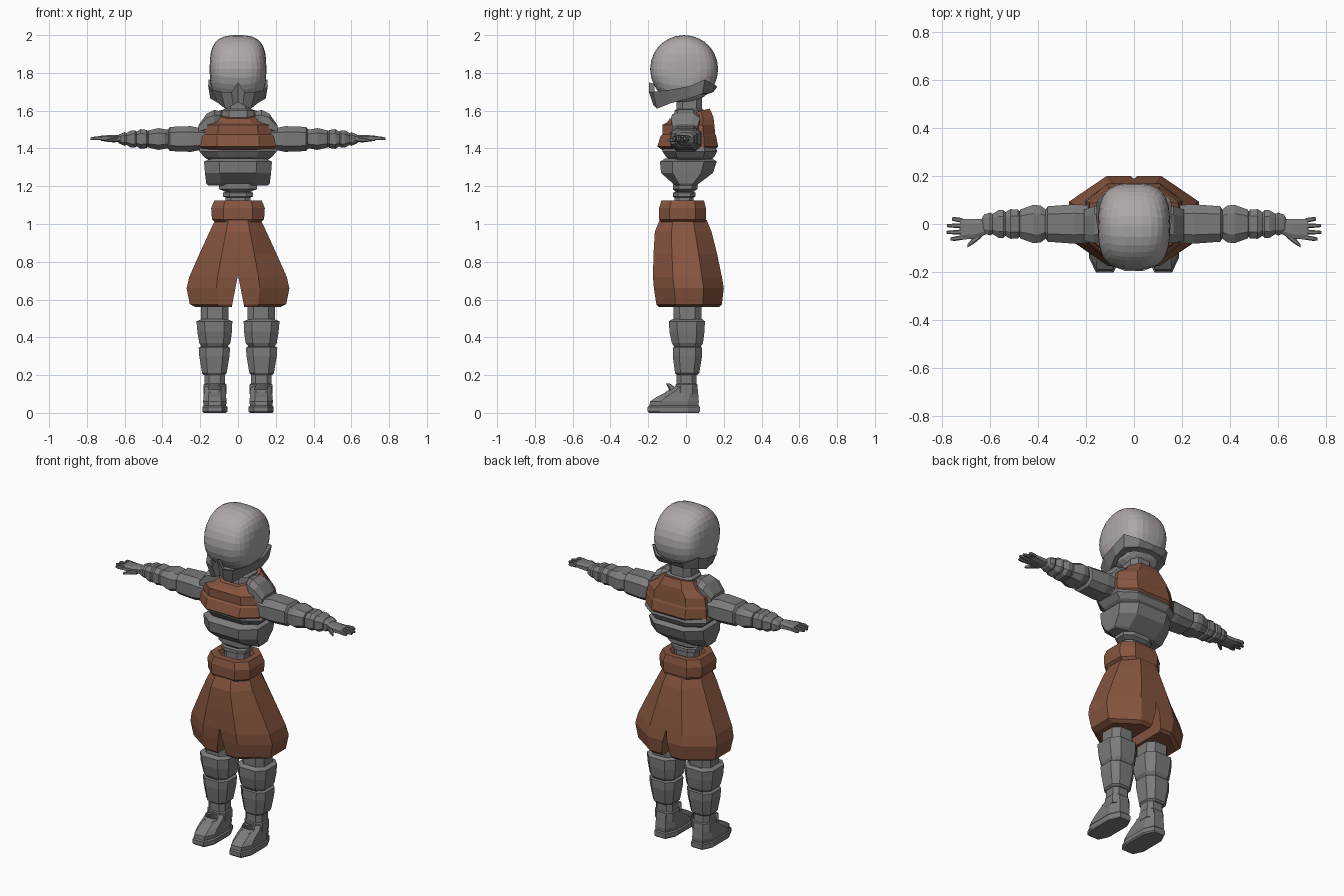
import bpy, bmesh
from mathutils import Vector


def material(name, rgb):
    m = bpy.data.materials.new(name)
    m.diffuse_color = (*rgb, 1)
    return m


BROWN = material("brown_cloth", (0.24, 0.09, 0.05))
METAL = material("dark_metal", (0.2, 0.2, 0.2))
SHELL = material("light_shell", (0.42, 0.39, 0.385))


def finish(name, bm, mat, mirror=False):
    bmesh.ops.recalc_face_normals(bm, faces=bm.faces)
    me = bpy.data.meshes.new(name)
    bm.to_mesh(me)
    bm.free()
    me.materials.append(mat)
    ob = bpy.data.objects.new(name, me)
    bpy.context.collection.objects.link(ob)
    if mirror:
        ob.modifiers.new("mirror", 'MIRROR')
    return ob


def skin(bm, loops, cap_start=True, cap_end=True):
    rows = [[bm.verts.new(p) for p in loop] for loop in loops]
    n = len(rows[0])
    for a, b in zip(rows, rows[1:]):
        for i in range(n):
            j = (i + 1) % n
            bm.faces.new((a[i], a[j], b[j], b[i]))
    if cap_start:
        bm.faces.new(rows[0])
    if cap_end:
        bm.faces.new(rows[-1])


def loft(name, rings, axis='z', chamfer=0.45, mat=METAL, mirror=False):
    """Octagonal sections; ring = (position, u0, u1, v0, v1[, slope along v])."""
    c = 1 - chamfer
    corners = [(1, c), (c, 1), (-c, 1), (-1, c), (-1, -c), (-c, -1), (c, -1), (1, -c)]
    loops = []
    for t, u0, u1, v0, v1, *slope in rings:
        loop = []
        for a, b in corners:
            u = (u0 + u1) / 2 + a * (u1 - u0) / 2
            v = (v0 + v1) / 2 + b * (v1 - v0) / 2
            w = t + (slope[0] * v if slope else 0)
            loop.append((u, v, w) if axis == 'z' else (w, u, v))
        loops.append(loop)
    bm = bmesh.new()
    skin(bm, loops)
    return finish(name, bm, mat, mirror)


def body(name, rings, **kw):
    """Centred vertical loft; ring = (z, half width, y0, y1[, slope])."""
    return loft(name, [(r[0], -r[1], r[1], *r[2:]) for r in rings], **kw)


def limb(name, rings, **kw):
    """Mirrored arm loft along x; ring = (x, half depth, half height)."""
    return loft(name, [(x, -d, d, 1.45 - h, 1.45 + h) for x, d, h in rings],
                axis='x', mirror=True, **kw)


# Helmet dome: gridded cube pushed to a disc-like ball, round from the side
bm = bmesh.new()
bmesh.ops.create_cube(bm, size=2)
bmesh.ops.subdivide_edges(bm, edges=bm.edges[:], cuts=7, use_grid_fill=True)
for v in bm.verts:
    p = v.co.normalized()
    r = (p.y ** 2 + p.z ** 2) ** 0.5
    p /= (abs(p.x) ** 3 + r ** 3) ** (1 / 3)
    v.co = Vector((p.x * 0.15, p.y * 0.18 - 0.01, p.z * 0.18 + 1.82))
finish("helmet_dome", bm, SHELL)

# Jaw guard: band around the lower helmet with front peak and side fins
half = [(0, -.195, 1.75, 1.645), (.035, -.197, 1.70, 1.63), (.09, -.175, 1.70, 1.61),
        (.14, -.09, 1.71, 1.64), (.158, .02, 1.73, 1.665), (.155, .10, 1.765, 1.69),
        (.09, .155, 1.735, 1.695), (0, .165, 1.725, 1.70)]
band = half + [(-x, y, t, b) for x, y, t, b in half[-2:0:-1]]
bm = bmesh.new()
skin(bm, [[(x * .85, y * .85, t - .01) for x, y, t, b in band],
          [(x, y, t) for x, y, t, b in band],
          [(x * (.75 if y < -.05 else .93), y * .88, b) for x, y, t, b in band],
          [(x * .5, y * .5, 1.68) for x, y, t, b in band]], cap_start=False)
finish("jaw_guard", bm, METAL)

# Neck and torso
body("neck", [(1.53, .09, -.07, .10), (1.60, .085, -.06, .10),
              (1.61, .07, -.05, .085), (1.70, .07, -.05, .085)])
body("vest", [(1.375, .17, -.10, .14), (1.41, .2, -.152, .17), (1.465, .2, -.135, .16),
              (1.475, .195, -.125, .155), (1.525, .185, -.125, .15),
              (1.55, .13, -.10, .145, .12), (1.58, .10, -.085, .125, .25)], mat=BROWN)
body("rib_band", [(1.335, .15, -.08, .12), (1.355, .18, -.105, .15),
                  (1.385, .205, -.125, .165), (1.41, .2, -.12, .155)])
body("abdomen", [(1.205, .16, -.055, .055), (1.215, .168, -.07, .07), (1.27, .175, -.132, .142),
                 (1.33, .18, -.138, .163), (1.347, .14, -.11, .14)])
body("waist_joint", [(1.09, .065, -.06, .04), (1.14, .065, -.06, .04), (1.145, .08, -.07, .05),
                     (1.165, .08, -.07, .05), (1.17, .065, -.055, .04),
                     (1.185, .10, -.07, .06), (1.22, .10, -.07, .06)])

# Baggy trousers with a wedge cut between the legs
trousers = body("trousers", [(.56, .225, -.145, .175), (.575, .255, -.157, .19),
                             (.66, .272, -.17, .20), (.72, .258, -.175, .19),
                             (.84, .205, -.172, .165), (.96, .15, -.165, .135),
                             (1.02, .122, -.14, .11)], chamfer=.58, mat=BROWN)
bm = bmesh.new()
skin(bm, [[(-.045, y, .5), (.045, y, .5), (0, y, .73)] for y in (-.4, .4)])
wedge = finish("trouser_gap_cutter", bm, BROWN)
wedge.hide_render = True
wedge.hide_set(True)
cut = trousers.modifiers.new("gap", 'BOOLEAN')
cut.object = wedge
cut.solver = 'EXACT'
body("waistband", [(1.01, .12, -.13, .10), (1.025, .138, -.142, .105), (1.085, .142, -.142, .105),
                   (1.125, .125, -.13, .095), (1.125, .09, -.09, .06), (1.10, .08, -.08, .05)],
     mat=BROWN)

# Legs
loft("thigh", [(.46, .05, .195, -.065, .08), (.70, .05, .195, -.07, .085)], mirror=True)
loft("knee_guard", [(.345, .06, .19, -.06, .075), (.37, .04, .205, -.075, .09),
                    (.43, .032, .215, -.088, .098), (.485, .03, .22, -.09, .10),
                    (.497, .06, .19, -.07, .085)], mirror=True)
loft("shin_guard", [(.20, .07, .18, -.05, .06), (.21, .06, .19, -.058, .07),
                    (.30, .045, .205, -.07, .085), (.345, .042, .208, -.07, .085),
                    (.355, .06, .19, -.06, .075)], mirror=True)
loft("ankle", [(.10, .062, .182, -.055, .06), (.15, .062, .182, -.055, .06),
               (.155, .068, .177, -.05, .055), (.21, .068, .177, -.05, .055)], mirror=True)
loft("shoe_upper", [(.03, .065, .18, -.195, .065), (.06, .06, .185, -.19, .068),
                    (.085, .063, .182, -.155, .066), (.12, .065, .18, -.085, .063),
                    (.14, .07, .175, -.06, .06)], mirror=True)
loft("shoe_sole", [(0, .063, .183, -.195, .068), (.008, .056, .188, -.203, .073),
                   (.032, .056, .188, -.203, .073), (.038, .063, .183, -.195, .068)], mirror=True)
loft("shoe_tongue", [(.09, .09, .155, -.13, -.05), (.125, .085, .16, -.09, -.045),
                     (.155, .10, .145, -.105, -.085)], mirror=True)

# Shoulder caps and arms
loft("shoulder_cap", [(.09, -.05, .05, 1.5, 1.595), (.125, -.075, .07, 1.48, 1.605),
                      (.165, -.08, .075, 1.48, 1.585), (.208, -.07, .06, 1.48, 1.525)],
     axis='x', mirror=True)
limb("upper_arm", [(.16, .075, .065), (.21, .08, .06), (.25, .082, .068),
                   (.36, .074, .064), (.375, .05, .045)])
limb("elbow_guard", [(.36, .055, .048), (.39, .077, .052), (.42, .08, .058),
                     (.475, .06, .045), (.48, .045, .036)])
limb("forearm", [(.47, .045, .036), (.485, .06, .048), (.515, .062, .052),
                 (.54, .048, .038)])
limb("wrist_cuff", [(.53, .042, .034), (.545, .058, .046), (.565, .058, .046),
                    (.59, .042, .032), (.60, .048, .036), (.625, .04, .026), (.635, .025, .018)])

# Hand, fingers and thumb
loft("palm", [(.62, -.045, .02, 1.435, 1.472), (.66, -.06, .02, 1.432, 1.472),
              (.725, -.066, .022, 1.44, 1.468)], axis='x', mirror=True)
for i, tip in enumerate((.765, .782, .78, .76)):
    y = -.056 + i * .0235
    s = (i - 1.5) * .004
    loft("finger", [(.715, y - .01, y + .01, 1.443, 1.466),
                    (.75, y - .009 + s, y + .009 + s, 1.444, 1.464),
                    (tip, y - .006 + s, y + .006 + s, 1.446, 1.458)], axis='x', mirror=True)
loft("thumb", [(.635, -.055, -.03, 1.435, 1.46), (.665, -.08, -.05, 1.434, 1.456),
               (.685, -.092, -.072, 1.434, 1.452), (.695, -.098, -.085, 1.436, 1.448)],
     axis='x', mirror=True)
